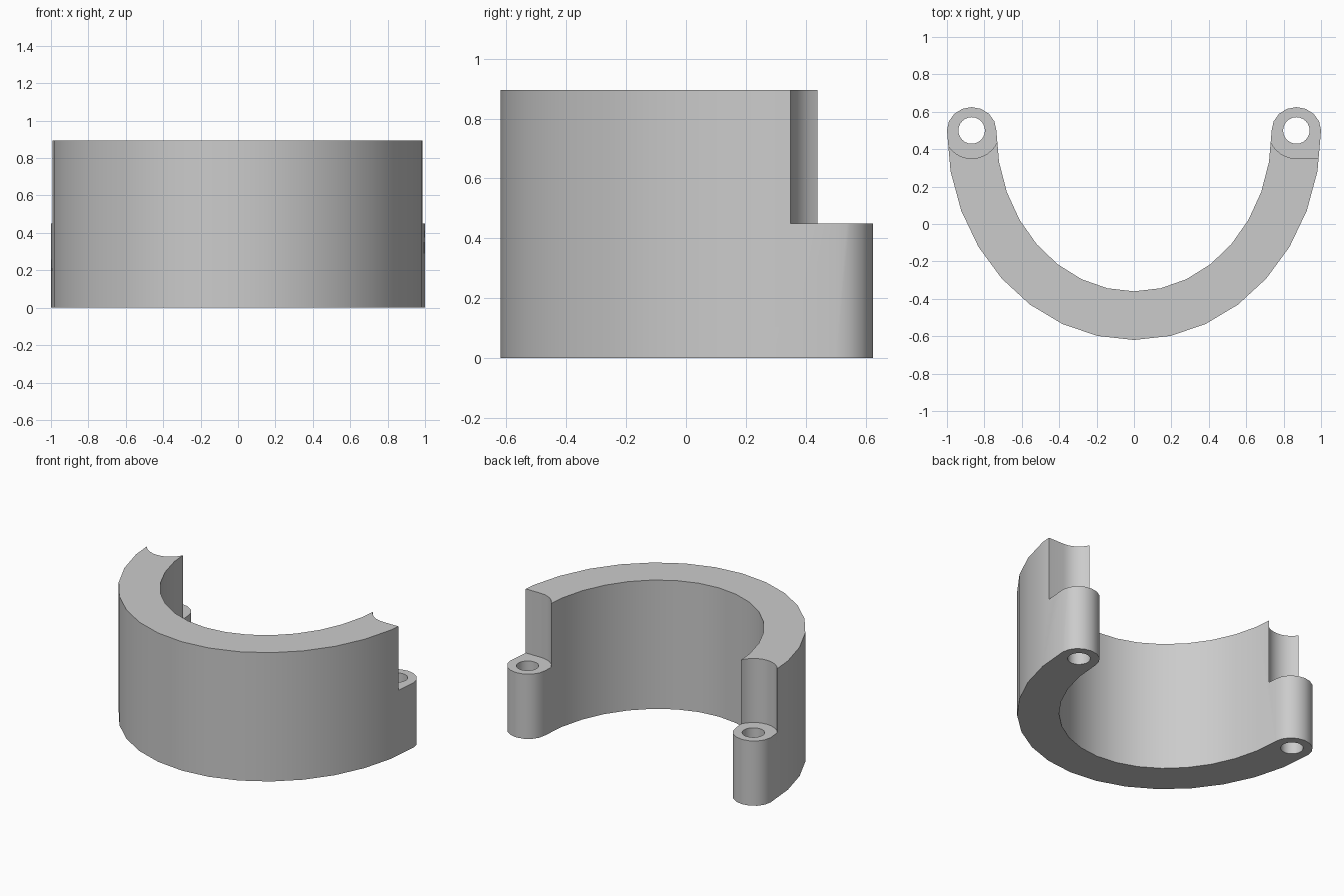
import bpy, bmesh
from math import sin, cos, pi, radians

cube = bpy.data.objects.get("Cube")
if cube:
    bpy.data.objects.remove(cube, do_unlink=True)

HEIGHT, STEP = 0.895, 0.45      # full wall height, lug height
LUG_X, END_Y = 0.868, 0.5       # lug centres

grey = bpy.data.materials.new("plain grey")
grey.use_nodes = True
grey.diffuse_color = (0.6, 0.6, 0.6, 1)
grey.node_tree.nodes["Principled BSDF"].inputs["Base Color"].default_value = (0.6, 0.6, 0.6, 1)


def arc(cx, rx, ry, start, end, n):
    """Points along an elliptical arc centred on the clamp end line."""
    angles = [start + (end - start) * i / n for i in range(n + 1)]
    return [(cx + rx * cos(a), END_Y + ry * sin(a)) for a in angles]


def prism(name, outline, z0, z1):
    bm = bmesh.new()
    face = bm.faces.new([bm.verts.new((x, y, z0)) for x, y in outline])
    up = bmesh.ops.extrude_face_region(bm, geom=[face])["geom"]
    verts = [v for v in up if isinstance(v, bmesh.types.BMVert)]
    bmesh.ops.translate(bm, verts=verts, vec=(0, 0, z1 - z0))
    bmesh.ops.recalc_face_normals(bm, faces=bm.faces)
    mesh = bpy.data.meshes.new(name)
    bm.to_mesh(mesh)
    bm.free()
    mesh.materials.append(grey)
    obj = bpy.data.objects.new(name, mesh)
    bpy.context.collection.objects.link(obj)
    return obj


def cut(target, cutter):
    cutter.hide_render = True
    mod = target.modifiers.new(cutter.name, "BOOLEAN")
    mod.operation, mod.solver, mod.object = "DIFFERENCE", "EXACT", cutter
    bpy.context.view_layer.objects.active = target
    bpy.ops.object.modifier_apply(modifier=mod.name)
    bpy.data.objects.remove(cutter, do_unlink=True)


# Half ring with a rounded lug at each end, as one closed outline
outline = arc(0, 1, 1.12, pi, 2 * pi, 16)
outline += arc(LUG_X, 0.132, 0.125, 0, pi, 8)[1:]
outline += arc(0, 0.736, 0.86, 2 * pi, pi, 16)[1:]
outline += arc(-LUG_X, 0.132, 0.125, 0, pi, 8)[1:-1]
body = prism("half_ring_clamp", outline, 0, HEIGHT)

# Round clearance above each lug, and the bolt hole through it
for side in (-1, 1):
    x = side * LUG_X
    cut(body, prism("clearance_cutter", arc(x, 0.15, 0.15, 0, 2 * pi, 32)[:-1], STEP, 1.1))
    cut(body, prism("bolt_hole_cutter", arc(x, 0.071, 0.071, 0, 2 * pi, 24)[:-1], -0.1, 1.1))

# Left clearance runs straight out through the outer wall
y0, y1 = END_Y - 0.15, 0.7
cut(body, prism("side_cutter", [(LUG_X, y0), (1.1, y0), (1.1, y1), (LUG_X, y1)], STEP, 1.1))

bpy.ops.object.select_all(action="DESELECT")
body.select_set(True)
bpy.context.view_layer.objects.active = body
bpy.ops.object.shade_smooth_by_angle(angle=radians(30))
